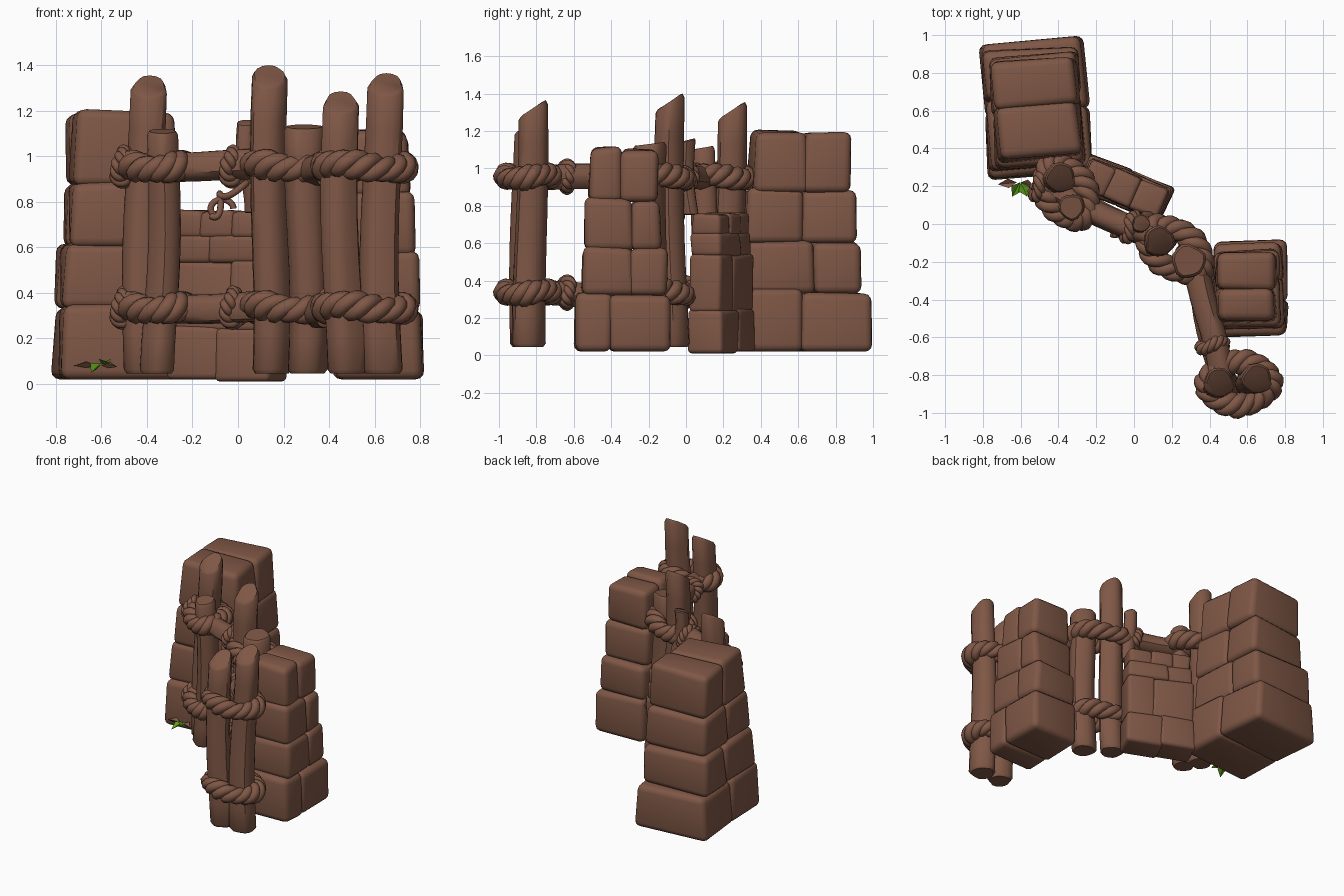
import bpy, bmesh, math, random
from math import sin, cos, pi, radians
from mathutils import Vector, Matrix

random.seed(4)
if "Cube" in bpy.data.objects:
    bpy.data.objects.remove(bpy.data.objects["Cube"])


def material(name, rgb):
    m = bpy.data.materials.new(name)
    m.use_nodes = True
    m.diffuse_color = (*rgb, 1)
    bsdf = m.node_tree.nodes["Principled BSDF"]
    bsdf.inputs["Base Color"].default_value = (*rgb, 1)
    bsdf.inputs["Roughness"].default_value = 0.9
    return m


BROWN = material("clay brown", (0.21, 0.095, 0.06))
GREEN = material("leaf green", (0.10, 0.33, 0.01))


def finish(bm, name, mat=BROWN, angle=40):
    bmesh.ops.recalc_face_normals(bm, faces=bm.faces)
    me = bpy.data.meshes.new(name)
    bm.to_mesh(me)
    bm.free()
    ob = bpy.data.objects.new(name, me)
    bpy.context.scene.collection.objects.link(ob)
    me.materials.append(mat)
    bpy.ops.object.select_all(action="DESELECT")
    ob.select_set(True)
    bpy.context.view_layer.objects.active = ob
    bpy.ops.object.shade_smooth_by_angle(angle=radians(angle))
    return ob


def block(name, frame, x, y, z, taper=0.94, bevel=0.04, jitter=0.012):
    """Soft worn stone filling the ranges x, y, z in a local frame."""
    bm = bmesh.new()
    bmesh.ops.create_cube(bm, size=1)
    for v in bm.verts:
        k = taper if v.co.z > 0 else 1
        r = [random.uniform(-jitter, jitter) for _ in range(3)]
        v.co = Vector(((x[0] + x[1]) / 2 + v.co.x * (x[1] - x[0]) * k + r[0],
                       (y[0] + y[1]) / 2 + v.co.y * (y[1] - y[0]) * k + r[1],
                       (z[0] + z[1]) / 2 + v.co.z * (z[1] - z[0]) + r[2] * (v.co.z > 0)))
    bmesh.ops.bevel(bm, geom=bm.edges[:], offset=bevel, segments=3, profile=0.5, affect="EDGES")
    bm.transform(frame)
    return finish(bm, name, angle=60)


def frame_at(x, y, degrees):
    return Matrix.Translation((x, y, 0)) @ Matrix.Rotation(radians(degrees), 4, "Z")


def tower(name, frame, layers):
    # each layer: x range, y start, split, end, z range
    for i, (x0, x1, y0, ys, y1, z0, z1) in enumerate(layers):
        block(f"{name}_front_stone_{i}", frame, (x0, x1), (y0, ys + 0.012), (z0, z1 + 0.02))
        block(f"{name}_back_stone_{i}", frame, (x0, x1), (ys - 0.012, y1), (z0, z1 + 0.01))


tower("left_tower", frame_at(-0.52, 0.62, 4.5), [
    (-0.28, 0.28, -0.36, -0.02, 0.36, 0.02, 0.33),
    (-0.27, 0.25, -0.33, 0.05, 0.31, 0.33, 0.60),
    (-0.235, 0.24, -0.31, -0.02, 0.28, 0.60, 0.87),
    (-0.225, 0.23, -0.28, 0.0, 0.25, 0.87, 1.18)])
tower("right_tower", frame_at(0.61, -0.33, 1), [
    (-0.19, 0.205, -0.27, -0.08, 0.25, 0.02, 0.32),
    (-0.19, 0.185, -0.23, 0.04, 0.23, 0.32, 0.56),
    (-0.19, 0.165, -0.22, 0.04, 0.19, 0.56, 0.82),
    (-0.18, 0.145, -0.19, -0.01, 0.18, 0.82, 1.09)])

# low wall between the towers
wall = frame_at(-0.045, 0.19, -23)
for i, (x0, x1, y0, y1, z0, z1) in enumerate([
        (-0.25, 0.0, -0.11, 0.10, 0.02, 0.25), (-0.02, 0.24, -0.11, 0.10, 0.01, 0.24),
        (-0.24, 0.06, -0.09, 0.09, 0.23, 0.54), (0.04, 0.23, -0.10, 0.09, 0.23, 0.54),
        (-0.23, -0.04, -0.09, 0.08, 0.53, 0.66), (-0.06, 0.23, -0.09, 0.09, 0.53, 0.65),
        (-0.22, -0.08, -0.09, 0.07, 0.64, 0.76), (-0.10, 0.07, -0.09, 0.08, 0.64, 0.76),
        (0.05, 0.22, -0.09, 0.08, 0.64, 0.76)]):
    block(f"low_wall_stone_{i}", wall, (x0, x1), (y0, y1), (z0, z1), 0.97, 0.025, 0.008)


def log(name, start, end, r0, r1, slant=0.0, bend=0.012, sides=16, rings=7):
    """Gnarled round timber, with a slanted cut at the far end."""
    a, b = Vector(start), Vector(end)
    turn = (b - a).to_track_quat("Z", "Y").to_matrix()
    if abs((b - a).normalized().z) > 0.9:
        turn = Matrix.Identity(3)
    phase = random.uniform(0, 2 * pi)
    bm = bmesh.new()
    loops = []
    stops = [(0, 0.85), (0.015, 1)] + [(i / rings, 1) for i in range(1, rings)] + [(0.985, 1), (1, 0.86)]
    for t, s in stops:
        r = (r0 + (r1 - r0) * t) * s
        mid = a.lerp(b, t) + turn @ Vector((bend * sin(t * 5 + phase), bend * cos(t * 4 + phase), 0))
        loop = []
        for k in range(sides):
            q = 2 * pi * k / sides
            w = r * (1 + 0.05 * sin(3 * q + phase + t) + 0.04 * sin(5 * q + 2 * phase - t))
            lift = slant * sin(q) * max(0, t - 0.7) / 0.3
            loop.append(bm.verts.new(mid + turn @ Vector((w * cos(q), w * sin(q), lift))))
        loops.append(loop)
    for p, q in zip(loops, loops[1:]):
        for k in range(sides):
            n = (k + 1) % sides
            bm.faces.new((p[k], p[n], q[n], q[k]))
    bm.faces.new(loops[0][::-1])
    bm.faces.new(loops[-1])
    return finish(bm, name)


# upright posts: base x, y, top x, y, height, radii, slant
for name, x0, y0, x1, y1, h, r0, r1, s in [
        ("left_tall_post", -0.42, 0.22, -0.40, 0.235, 1.31, 0.085, 0.078, 0.045),
        ("left_short_post", -0.34, 0.10, -0.325, 0.10, 1.11, 0.075, 0.068, 0.01),
        ("middle_tall_post", 0.135, -0.07, 0.14, -0.09, 1.355, 0.085, 0.078, 0.045),
        ("middle_short_post", 0.30, -0.18, 0.30, -0.19, 1.13, 0.085, 0.09, 0.01),
        ("middle_stub_post", 0.06, 0.02, 0.04, 0.0, 1.15, 0.045, 0.045, 0.01),
        ("right_short_post", 0.465, -0.85, 0.445, -0.85, 1.24, 0.085, 0.078, 0.045),
        ("right_tall_post", 0.63, -0.835, 0.64, -0.83, 1.32, 0.09, 0.078, 0.045)]:
    log(name, (x0, y0, 0.75 if "stub" in name else 0.045), (x1, y1, h), r0, r1, s)


def tube(name, strands, radius, cyclic):
    cu = bpy.data.curves.new(name, "CURVE")
    cu.dimensions = "3D"
    cu.bevel_depth = radius
    cu.bevel_resolution = 2
    cu.use_fill_caps = True
    for pts in strands:
        sp = cu.splines.new("POLY")
        sp.points.add(len(pts) - 1)
        for p, c in zip(sp.points, pts):
            p.co = (*c, 1)
        sp.use_cyclic_u = cyclic
        sp.use_smooth = True
    cu.materials.append(BROWN)
    ob = bpy.data.objects.new(name, cu)
    bpy.context.scene.collection.objects.link(ob)


def rope(name, frame, ax, ay, thick, twists):
    """Three twisted strands running round an oval."""
    strands = []
    for s in range(3):
        pts = []
        for i in range(72):
            q = 2 * pi * i / 72
            w = twists * q + 2 * pi * s / 3
            k = thick * (1 + 0.2 * sin(4 * q + ax * 50))
            pts.append(frame @ Vector(((ax + k * cos(w)) * cos(q), (ay + k * cos(w)) * sin(q),
                                       k * sin(w) + 0.012 * sin(2 * q))))
        strands.append(pts)
    tube(name, strands, thick * 1.05, True)


# rails and lashings at two heights
for tag, z in (("upper", 0.955), ("lower", 0.335)):
    log(f"{tag}_front_rail", (-0.53, 0.22, z + 0.01), (0.10, -0.07, z), 0.06, 0.068)
    log(f"{tag}_side_rail", (0.34, -0.22, z - 0.01), (0.46, -0.82, z - 0.01), 0.07, 0.065)
    for part, x, y, deg, ax, ay in [("left", -0.36, 0.17, -60, 0.16, 0.105),
                                    ("middle", 0.215, -0.135, -35, 0.175, 0.1),
                                    ("right", 0.555, -0.845, 5, 0.17, 0.115)]:
        rope(f"{tag}_{part}_rope", Matrix.Translation((0, 0, z)) @ frame_at(x, y, deg), ax, ay, 0.032, 5)
    # collars wrapped round the rails
    for i, (x, y, deg) in enumerate([(-0.5, 0.205, -25), (-0.02, -0.015, -25), (0.415, -0.64, -79)]):
        turn = frame_at(x, y, deg) @ Matrix.Translation((0, 0, z)) @ Matrix.Rotation(pi / 2, 4, "Y")
        rope(f"{tag}_rail_collar_{i}", turn, 0.06, 0.06, 0.018, 4)

# loose curling rope end
path = []
for i in range(40):
    t = i / 39
    path.append((0.04 - 0.17 * t + 0.025 * sin(9 * t), -0.03 + 0.03 * cos(10 * t),
                 0.90 - 0.14 * t + 0.04 * sin(12 * t) * t))
tube("loose_rope_end", [path], 0.015, False)
tube("loose_rope_curl", [[(-0.07 + 0.05 * cos(q / 4), -0.02, 0.77 + 0.04 * sin(q / 4)) for q in range(18)]],
     0.014, False)


# sprig at the foot of the left tower
def leaf(name, root, tip, width, mat):
    a, b = Vector(root), Vector(tip)
    side = (b - a).cross(Vector((0, 0, 1))).normalized() * width
    mid = a.lerp(b, 0.45)
    up = Vector((0, 0, 0.018))
    bm = bmesh.new()
    v = [bm.verts.new(c) for c in (a, mid + side + up, b, mid - side + up, mid, mid - up / 2)]
    for core in (v[4], v[5]):
        for i in range(4):
            bm.faces.new((v[i], v[(i + 1) % 4], core))
    finish(bm, name, mat, 20)


leaf("left_leaf", (-0.605, 0.22, 0.09), (-0.645, 0.145, 0.05), 0.03, GREEN)
leaf("right_leaf", (-0.6, 0.22, 0.09), (-0.565, 0.145, 0.095), 0.03, GREEN)
leaf("left_dry_leaf", (-0.62, 0.22, 0.08), (-0.72, 0.21, 0.08), 0.025, BROWN)
leaf("right_dry_leaf", (-0.6, 0.22, 0.08), (-0.53, 0.2, 0.075), 0.025, BROWN)
